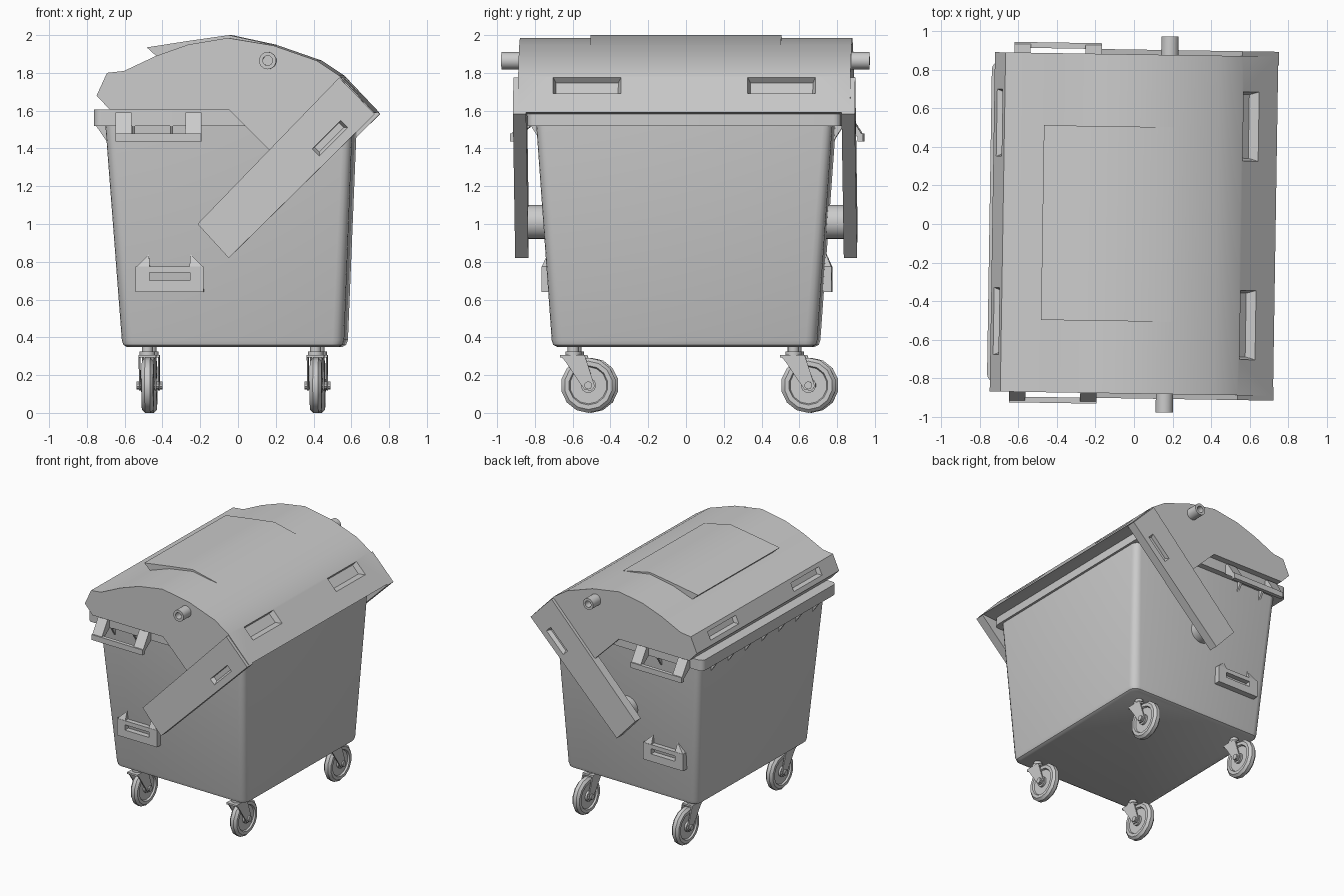
import bpy, bmesh, math
from mathutils import Vector, Matrix

if "Cube" in bpy.data.objects:
    bpy.data.objects.remove(bpy.data.objects["Cube"])


def finish(name, bm):
    bmesh.ops.recalc_face_normals(bm, faces=bm.faces)
    me = bpy.data.meshes.new(name)
    bm.to_mesh(me)
    bm.free()
    ob = bpy.data.objects.new(name, me)
    bpy.context.collection.objects.link(ob)
    return ob


def loft(name, rings):
    """Closed solid through equal-length rings of points."""
    bm = bmesh.new()
    vs = [[bm.verts.new(p) for p in r] for r in rings]
    n = len(vs[0])
    for a, b in zip(vs, vs[1:]):
        for i in range(n):
            bm.faces.new((a[i], a[(i + 1) % n], b[(i + 1) % n], b[i]))
    bm.faces.new(vs[0])
    bm.faces.new(vs[-1])
    return finish(name, bm)


def prism(name, pts, axis, a, b):
    """2D outline extruded along x (pts are y,z) or y (pts are x,z)."""
    put = (lambda p, d: (d, p[0], p[1])) if axis == 'x' else (lambda p, d: (p[0], d, p[1]))
    return loft(name, [[put(p, d) for p in pts] for d in (a, b)])


def box(name, x0, x1, y0, y1, z0, z1):
    return prism(name, [(x0, z0), (x1, z0), (x1, z1), (x0, z1)], 'y', y0, y1)


def lathe(name, prof, axis, centre, n):
    """Turned solid, prof = (radius, distance along axis)."""
    c, rings = Vector(centre), []
    for r, t in prof:
        ring = []
        for i in range(n):
            a = 2 * math.pi * i / n
            u, v = r * math.sin(a), -r * math.cos(a)
            ring.append(c + Vector({'x': (t, u, v), 'y': (u, t, v), 'z': (u, v, t)}[axis]))
        rings.append(ring)
    return loft(name, rings)


def rounded(x0, x1, y, r, z, seg=4):
    """Rounded rectangle ring, symmetric in y."""
    out = []
    for k, (cx, cy) in enumerate([(x1 - r, y - r), (x0 + r, y - r), (x0 + r, r - y), (x1 - r, r - y)]):
        for i in range(seg + 1):
            a = math.pi / 2 * (k + i / seg)
            out.append((cx + r * math.cos(a), cy + r * math.sin(a), z))
    return out


def cut(target, cutter):
    m = target.modifiers.new("cut", 'BOOLEAN')
    m.operation, m.solver, m.object = 'DIFFERENCE', 'EXACT', cutter
    bpy.context.view_layer.objects.active = target
    bpy.ops.object.modifier_apply(modifier=m.name)
    bpy.data.objects.remove(cutter)


def recess(target, c, u, v, n, length, width, depth):
    """Grip pocket with a sloped lower wall; u long axis, v up-slope, n outward."""
    c, u, v, n = Vector(c), Vector(u).normalized(), Vector(v).normalized(), Vector(n).normalized()
    l, w = length / 2, width / 2
    rings = [[c + u * a * l + v * b * w + n * 0.012 for a, b in ((-1, -1), (1, -1), (1, 1), (-1, 1))],
             [c + u * a * (l - 0.02) + v * b * w - n * depth for a, b in ((-1, -.3), (1, -.3), (1, .9), (-1, .9))]]
    cut(target, loft("cutter", rings))


# tapered body with rounded edges
loft("body", [rounded(-.58, .545, .675, .05, .35), rounded(-.597, .562, .695, .055, .36),
              rounded(-.605, .572, .703, .06, .385), rounded(-.692, .618, .785, .05, 1.54)])

# rim collar
loft("rim", [rounded(-.75, .635, .83, .04, 1.52), rounded(-.75, .635, .83, .04, 1.605)])

# curved lid
lid = prism("lid", [(-.665, 1.605), (-.735, 1.68), (-.68, 1.80), (-.59, 1.81), (-.42, 1.89), (-.25, 1.95),
                    (-.04, 1.985), (.2, 1.945), (.43, 1.865), (.55, 1.785), (.735, 1.59),
                    (.62, 1.582), (.3, 1.605)], 'y', -.88, .88)
for y in (-.515, .515):
    recess(lid, (.603, y, 1.731), (0, 1, 0), (-.69, 0, .72), (.72, 0, .69), .37, .13, .04)
    recess(lid, (-.708, y, 1.74), (0, 1, 0), (.05, 0, .12), (-.12, 0, .05), .36, .075, .03)

# raised flap on top of the lid
prism("lid_flap", [(-.475, 1.935), (-.25, 1.97), (-.04, 2.0), (.2, 1.948), (-.04, 1.98),
                   (-.25, 1.945), (-.42, 1.885)], 'y', -.505, .505)

for s, side in ((-1, "front"), (1, "back")):
    # lid side skirt
    prism(side + "_lid_skirt", [(-.04, 1.61), (.18, 1.39), (.4, 1.6), (.4, 1.65), (-.04, 1.65)],
          'y', s * .85, s * .88)

    # swing arm with pocket and pivot
    arm = prism(side + "_arm", [(-.20, 1.0), (-.035, .82), (.738, 1.582), (.55, 1.775)], 'y', s * .835, s * .905)
    recess(arm, (.503, s * .905, 1.452), (1, 0, 1), (-1, 0, 1), (0, s, 0), .225, .06, .03)
    lathe(side + "_arm_pivot", [(.09, s * .70), (.09, s * .84)], 'y', (-.02, 0, 1.01), 20)

    # hollow lifting pin
    lathe(side + "_pin", [(.046, s * .85), (.046, s * .975), (.026, s * .975), (.026, s * .92)],
          'y', (.172, 0, 1.865), 14)

    # side handle below the rim
    box(side + "_handle_bar", -.635, -.18, s * .905, s * .935, 1.437, 1.48)
    for x in (-.635, -.265):
        prism(side + "_handle_mount", [(s * y, z) for y, z in
              ((.81, 1.59), (.855, 1.59), (.925, 1.48), (.925, 1.45), (.89, 1.47), (.81, 1.53))],
              'x', x, x + .085)
    for x in (-.54, -.34):
        prism(side + "_rim_gusset", [(s * .83, 1.525), (s * .76, 1.525), (s * .77, 1.43)], 'x', x - .008, x + .008)

    # lower lifting bracket: slotted plate with two sloping ears
    br = box(side + "_bracket", -.53, -.17, s * .69, s * .768, .64, .775)
    cut(br, box("cutter", -.457, -.243, s * .6, s * .8, .70, .742))
    for m in (-1, 1):
        tri = [(.18, .77), (.11, .84), (.105, .77)]
        dep = (.768, .738, .768)
        loft(side + "_bracket_ear", [[(-.35 + m * x, s * .70, z) for x, z in tri],
                                     [(-.35 + m * x, s * d, z) for (x, z), d in zip(tri, dep)]])

# gussets under the overhanging rim
for i in range(7):
    y = -.63 + i * .21
    prism("rim_gusset", [(-.745, 1.525), (-.67, 1.525), (-.68, 1.43)], 'y', y - .008, y + .008)

# four swivel casters, trailing toward +y
for x in (-.47, .42):
    for y in (-.59, .575):
        lathe("caster_stem", [(.042, .305), (.042, .325), (.03, .326), (.03, .36)], 'z', (x, y, 0), 14)
        box("caster_plate", x - .046, x + .046, y - .07, y + .06, .293, .307)
        for s in (-1, 1):
            prism("caster_fork", [(y - .07, .307), (y + .06, .307), (y + .115, .14), (y + .095, .118),
                                  (y + .06, .122), (y - .04, .27)], 'x', x + s * .037, x + s * .046)
        wc = (x, y + .08, .146)
        lathe("wheel", [(.098, -.018), (.104, -.031), (.128, -.031), (.146, -.014),
                        (.146, .014), (.128, .031), (.104, .031), (.098, .018)], 'x', wc, 14)
        lathe("wheel_axle", [(.021, -.06), (.021, .06)], 'x', wc, 10)
        lathe("wheel_hub", [(.04, -.034), (.04, .034)], 'x', wc, 14)

# slight yaw of the whole bin, smooth shading on curved parts
bpy.ops.object.select_all(action='DESELECT')
for ob in bpy.context.scene.objects:
    ob.data.transform(Matrix.Rotation(math.radians(-.9), 4, 'Z'))
    ob.select_set(True)
    bpy.context.view_layer.objects.active = ob
bpy.ops.object.shade_smooth_by_angle(angle=math.radians(30))
